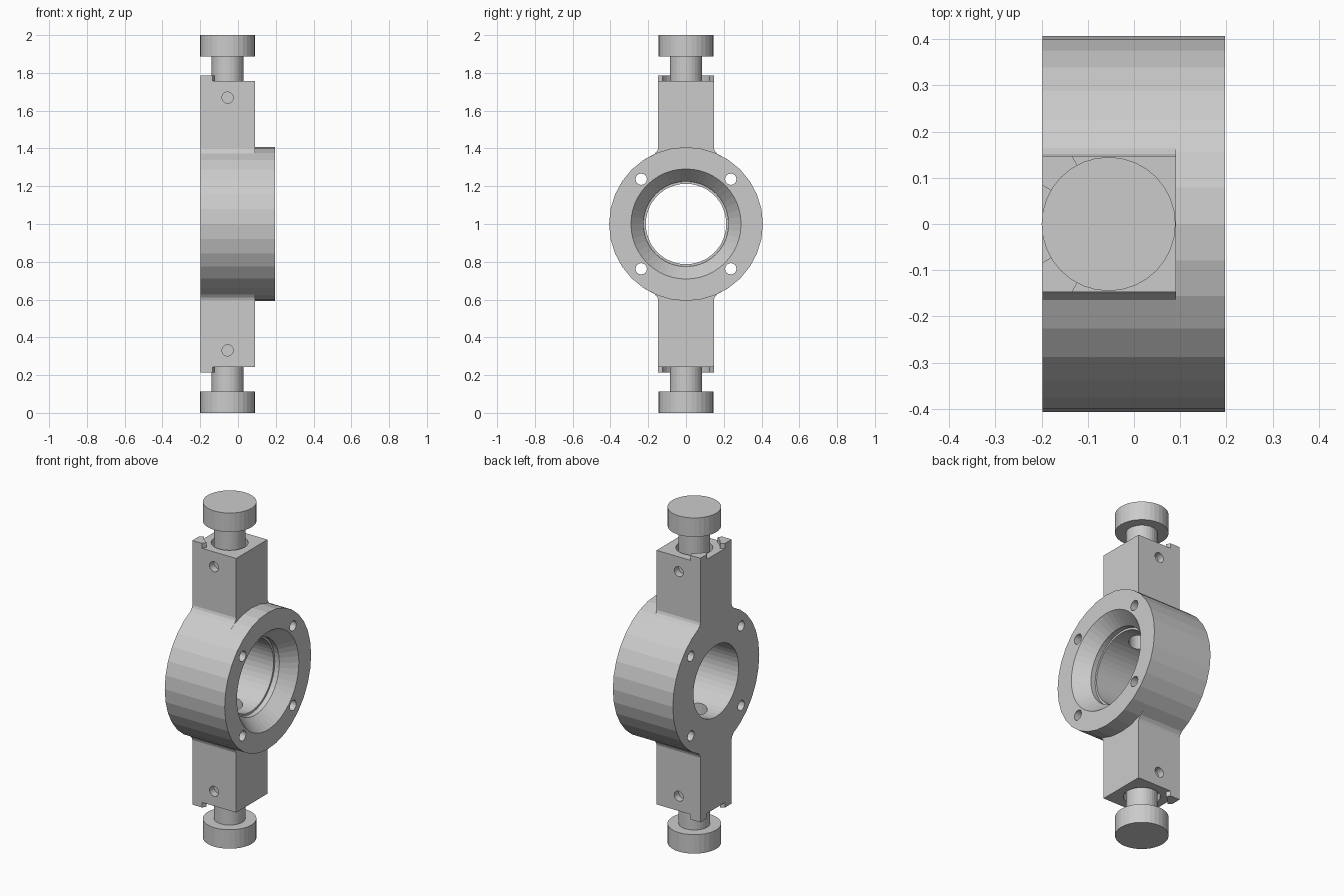
import bpy, bmesh
from math import cos, sin, pi, radians, sqrt
from mathutils import Vector

if "Cube" in bpy.data.objects:
    bpy.data.objects.remove(bpy.data.objects["Cube"])

CX = -0.055          # stem axis in x
BACK, STEP, FRONT = -0.198, 0.091, 0.197
R = 0.407            # ring radius


def loft(name, sections):
    """Solid skinned through equal-length closed loops of points."""
    bm = bmesh.new()
    loops = [[bm.verts.new(p) for p in s] for s in sections]
    n = len(loops[0])
    for a, b in zip(loops, loops[1:]):
        for i in range(n):
            j = (i + 1) % n
            bm.faces.new((a[i], a[j], b[j], b[i]))
    bm.faces.new(loops[0])
    bm.faces.new(loops[-1])
    bmesh.ops.recalc_face_normals(bm, faces=bm.faces)
    me = bpy.data.meshes.new(name)
    bm.to_mesh(me)
    bm.free()
    ob = bpy.data.objects.new(name, me)
    bpy.context.collection.objects.link(ob)
    return ob


def lathe(name, profile, axis, centre, seg=32):
    """Round solid from (position, radius) pairs along an axis."""
    k = 'xyz'.index(axis)
    secs = []
    for pos, r in profile:
        sec = []
        for i in range(seg):
            t = 2 * pi * i / seg
            p = Vector(centre)
            p[k] = pos
            p[(k + 1) % 3] += r * cos(t)
            p[(k + 2) % 3] += r * sin(t)
            sec.append(p)
        secs.append(sec)
    return loft(name, secs)


def combine(target, tool, op):
    m = target.modifiers.new(op, 'BOOLEAN')
    m.operation, m.object, m.solver = op, tool, 'EXACT'
    bpy.context.view_layer.update()
    dg = bpy.context.evaluated_depsgraph_get()
    me = bpy.data.meshes.new_from_object(target.evaluated_get(dg))
    target.modifiers.clear()
    target.data = me
    bpy.data.objects.remove(tool)


# Body outline: ring with an upper and a lower arm, small flare at the joints
flare_z = sqrt(R * R - 0.165 ** 2)
arm = [(0.147, 0.757), (0.147, 0.402), (0.152, 0.388), (0.165, flare_z)]
side = arm + [(R * cos(pi * k / 16), R * sin(pi * k / 16)) for k in range(5, -6, -1)]
side += [(y, -z) for y, z in reversed(arm)]
outline = side + [(-y, z) for y, z in reversed(side)]
body = loft('ring_body', [[(x, y, 1 + z) for y, z in outline] for x in (BACK, STEP)])

# Front flange
combine(body, lathe('flange', [(STEP, R), (FRONT, R)], 'x', (0, 0, 1)), 'UNION')

# Main bore with conical mouth and a small step
bore = [(0.21, 0.302), (0.115, 0.225), (0.085, 0.225), (0.085, 0.213), (-0.21, 0.213)]
combine(body, lathe('bore', bore, 'x', (0, 0, 1), 48), 'DIFFERENCE')

# Bolt holes through the ring
for sy in (-1, 1):
    for sz in (-1, 1):
        combine(body, lathe('bolt_hole', [(-0.3, 0.03), (0.3, 0.03)], 'x',
                            (0, sy * 0.237, 1 + sz * 0.237), 16), 'DIFFERENCE')

for s, label in ((1, 'upper'), (-1, 'lower')):
    # Set-screw holes on both sides of the arm
    for sy in (-1, 1):
        combine(body, lathe('screw_hole', [(sy * 0.105, 0.03), (sy * 0.2, 0.03)], 'y',
                            (CX, 0, 1 + s * 0.669), 16), 'DIFFERENCE')
    # Stem seat at the arm end and stem port into the bore
    for a, b, r in ((0.71, 0.8, 0.1), (0.15, 0.35, 0.07)):
        combine(body, lathe('stem_hole', [(1 + s * a, r), (1 + s * b, r)], 'z', (CX, 0, 0)),
                'DIFFERENCE')

    # Stem and knob
    lathe(label + '_knob', [(1 + s * z, r) for z, r in
                            ((0.70, 0.085), (0.887, 0.085), (0.887, 0.145), (1.0, 0.145))],
          'z', (CX, 0, 0))

    # Stop lips on the two back corners, rounded towards the stem
    arc = [(CX + 0.14 * cos(radians(t)), 0.14 * sin(radians(t))) for t in (118, 126, 134, 142, 150)]
    corner = arc + [(BACK, 0.084), (BACK, 0.147), (-0.134, 0.147)]
    for sy, hand in ((-1, 'right'), (1, 'left')):
        loft(label + '_stop_' + hand,
             [[(x, sy * y, 1 + s * z) for x, y in corner] for z in (0.75, 0.787)])
